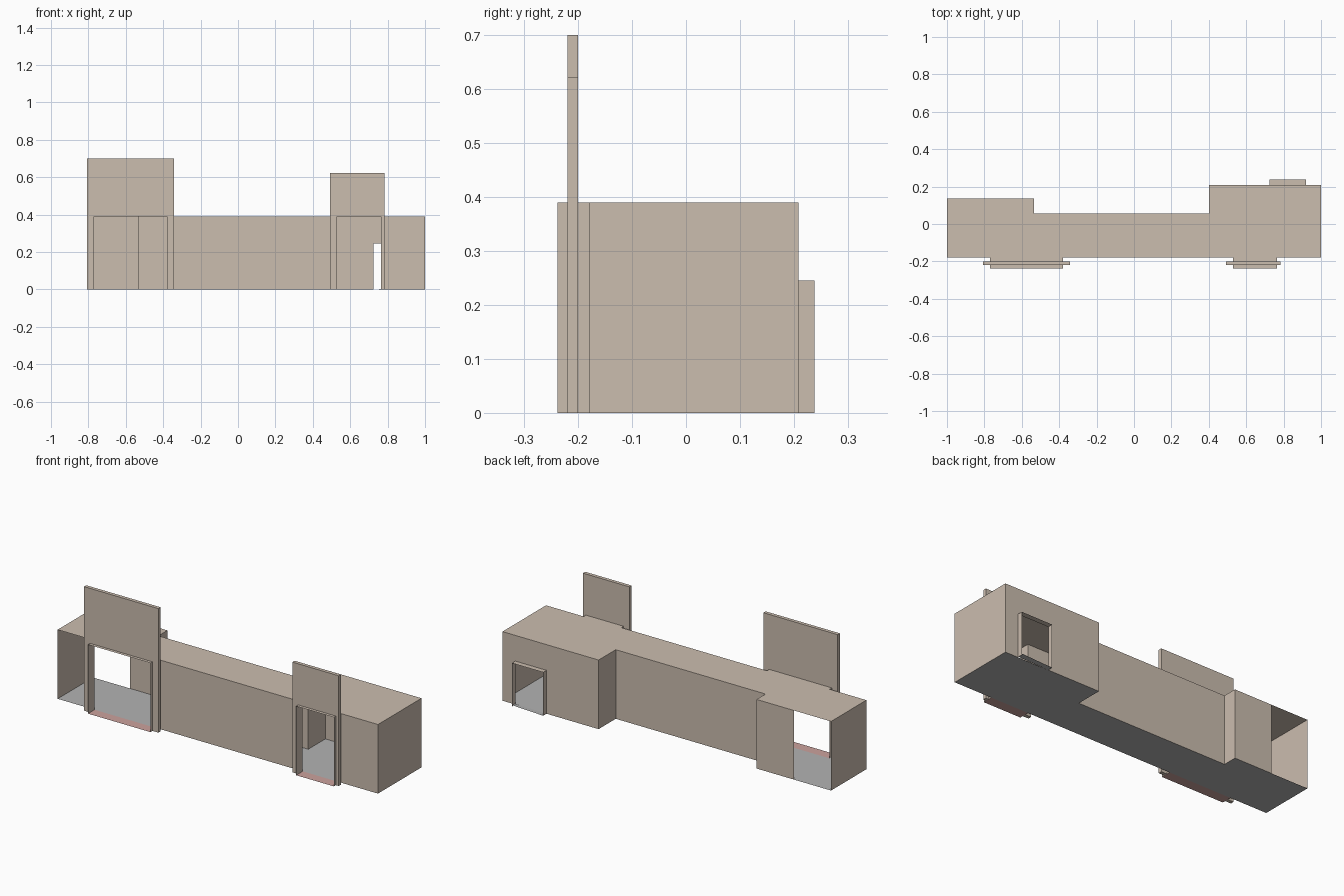
import bpy

if "Cube" in bpy.data.objects:
    bpy.data.objects.remove(bpy.data.objects["Cube"])

H = 0.39          # wall height
FRONT = -0.18     # front wall plane
BACK = 0.208      # rear wall plane of the deep wing


def material(name, rgb):
    m = bpy.data.materials.new(name)
    m.diffuse_color = (*rgb, 1)
    m.use_nodes = True
    m.node_tree.nodes["Principled BSDF"].inputs["Base Color"].default_value = m.diffuse_color
    return m


TAN = material("tan_wall", (0.60, 0.51, 0.43))
GREY = material("grey_floor", (0.45, 0.45, 0.45))
PINK = material("pink_threshold", (0.60, 0.36, 0.34))


def make(name, verts, faces, mat):
    mesh = bpy.data.meshes.new(name)
    mesh.from_pydata(verts, [], faces)
    mesh.materials.append(mat)
    mesh.update()
    obj = bpy.data.objects.new(name, mesh)
    bpy.context.collection.objects.link(obj)
    return obj


def wall(name, path, z0=0, z1=H):
    """Thin upright wall along a plan path, counter-clockwise = outward."""
    n = len(path)
    verts = [(x, y, z) for z in (z0, z1) for x, y in path]
    faces = [(i, i + 1, n + i + 1, n + i) for i in range(n - 1)]
    make(name, verts, faces, TAN)


def slab(name, outline, z, mat, up=True):
    order = list(range(len(outline)))
    make(name, [(x, y, z) for x, y in outline], [order if up else order[::-1]], mat)


def arch(name, x0, x1, top, ya, yb):
    """Thin doorway sleeve: two jambs and a head."""
    profile = [(x0, 0), (x0, top), (x1, top), (x1, 0)]
    verts = [(x, y, z) for y in (ya, yb) for x, z in profile]
    make(name, verts, [(i, i + 4, i + 5, i + 1) for i in range(3)], TAN)


def sign_panel(name, x0, x1, door0, door1, top, ya, yb):
    """Tall upright board with a doorway cut out of its lower edge."""
    profile = [(x0, 0), (door0, 0), (door0, H), (door1, H),
               (door1, 0), (x1, 0), (x1, top), (x0, top)]
    n = len(profile)
    verts = [(x, y, z) for y in (ya, yb) for x, z in profile]
    faces = [tuple(range(n)), tuple(range(2 * n - 1, n - 1, -1))]
    faces += [(i, n + i, n + (i + 1) % n, (i + 1) % n) for i in range(n)]
    make(name, verts, faces, TAN)


# Floor and roof share the stepped footprint
footprint = [(-1, FRONT), (1, FRONT), (1, BACK), (0.40, BACK),
             (0.40, 0.055), (-0.535, 0.055), (-0.535, 0.135), (-1, 0.135)]
slab("floor", footprint, 0, GREY, up=True)
slab("roof", footprint, H, TAN)

# Outer walls, leaving the door gaps and the open left bay
wall("left_wall", [(-1, 0.135), (-1, FRONT)])
wall("front_wall", [(-0.38, FRONT), (0.53, FRONT)])
wall("right_wall", [(0.765, FRONT), (1, FRONT), (1, BACK), (0.92, BACK)])
wall("rear_wall", [(0.725, BACK), (0.40, BACK), (0.40, 0.055),
                   (-0.535, 0.055), (-0.535, 0.135), (-0.77, 0.135)])
wall("rear_door_lintel", [(0.92, BACK), (0.725, BACK)], 0.245, H)

# Front entrances: sleeve, threshold and tall panel
for side, x0, x1, p0, p1, top in (("left", -0.77, -0.38, -0.807, -0.343, 0.70),
                                  ("right", 0.53, 0.765, 0.493, 0.783, 0.622)):
    arch(side + "_door_sleeve", x0, x1, H, -0.238, FRONT)
    slab(side + "_threshold", [(x0, -0.238), (x1, -0.238), (x1, FRONT), (x0, FRONT)],
         0, PINK)
    sign_panel(side + "_sign_panel", p0, p1, x0, x1, top, -0.22, -0.20)

# Rear door sleeve with its slightly tilted step
arch("rear_door_sleeve", 0.725, 0.92, 0.245, BACK, 0.238)
make("rear_door_step", [(0.725, BACK, 0), (0.92, BACK, 0.004),
                        (0.92, 0.238, 0.008), (0.725, 0.238, 0)],
     [(0, 1, 2, 3)], GREY)
